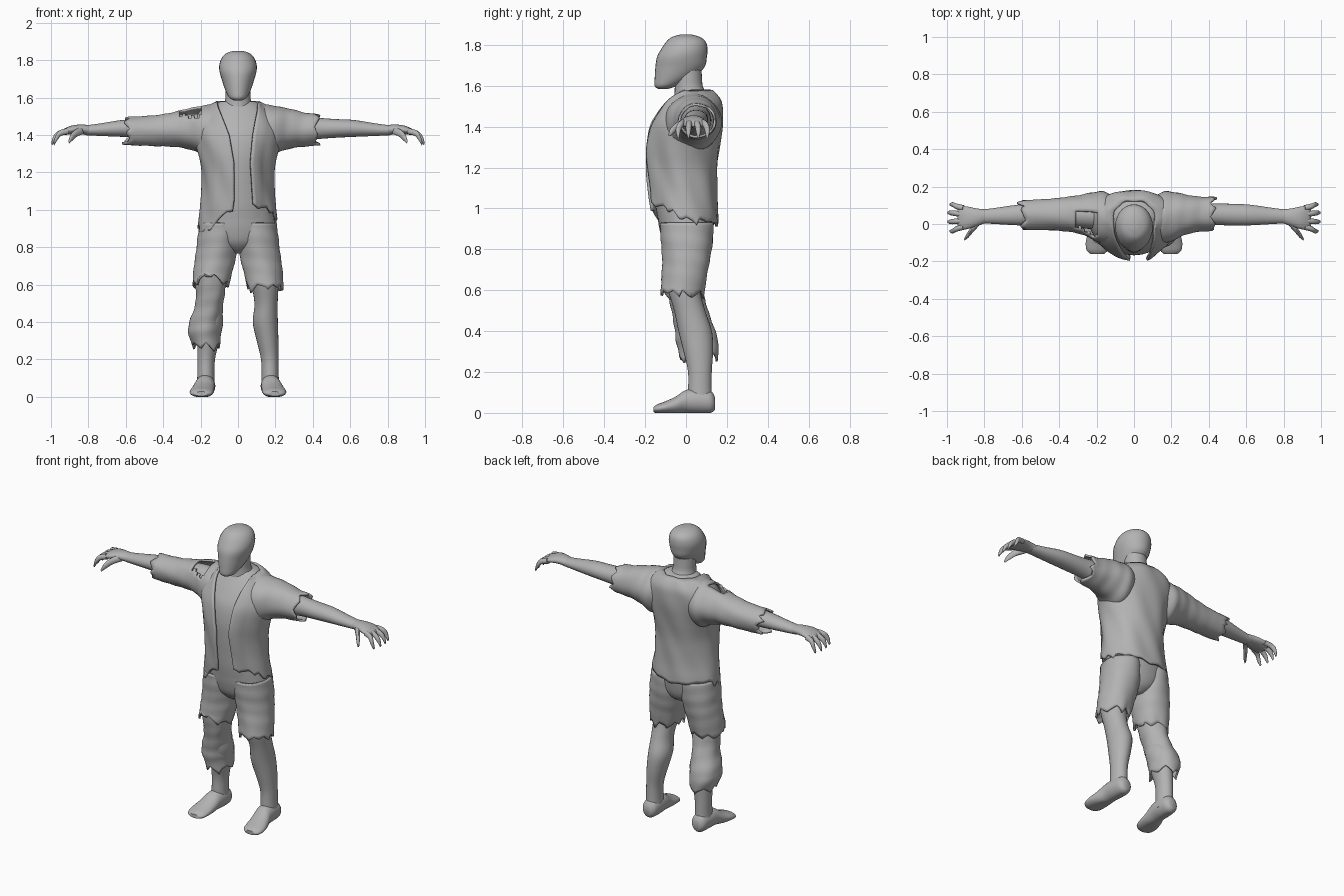
import bpy, bmesh, math, random
from math import sin, cos, pi, radians

if "Cube" in bpy.data.objects:
    bpy.data.objects.remove(bpy.data.objects["Cube"])
random.seed(4)

grey = bpy.data.materials.new("plain grey")
grey.diffuse_color = (0.45, 0.45, 0.45, 1)
grey.use_nodes = True
grey.node_tree.nodes["Principled BSDF"].inputs["Base Color"].default_value = grey.diffuse_color


def spline(rows, k):
    """Resample profile rows smoothly, k steps per span."""
    out = []
    for i in range(len(rows) - 1):
        p = [rows[max(i - 1, 0)], rows[i], rows[i + 1], rows[min(i + 2, len(rows) - 1)]]
        for j in range(k):
            t = j / k
            out.append([0.5 * (2 * b + (c - a) * t + (2 * a - 5 * b + 4 * c - d) * t * t
                        + (3 * b - a - 3 * c + d) * t ** 3) for a, b, c, d in zip(*p)])
    return out + [list(rows[-1])]


def lerp(table, x):
    """Linear lookup in a sorted list of pairs or tuples."""
    for a, b in zip(table, table[1:]):
        if x <= b[0]:
            t = max(0, (x - a[0]) / (b[0] - a[0]))
            return [p + (q - p) * t for p, q in zip(a[1:], b[1:])]
    return list(table[-1][1:])


def tatters(n, depth):
    """Ragged edge offsets with uneven teeth around a ring."""
    out, up = [], True
    while len(out) < n:
        w = random.choice((2, 3, 4))
        h = random.uniform(0.3, 1) * depth
        out += [h * (j / w if up else 1 - j / w) for j in range(w)]
        up = not up
    return out[:n]


def make(name, rings, closed=True, caps=True, thick=0, hole=None):
    """Skin a list of point rings."""
    bm = bmesh.new()
    vs = [[bm.verts.new(p) for p in r] for r in rings]
    n = len(vs[0])
    for a, b in zip(vs, vs[1:]):
        for i in range(n if closed else n - 1):
            j = (i + 1) % n
            bm.faces.new((a[i], a[j], b[j], b[i]))
    if caps:
        bm.faces.new(vs[0])
        bm.faces.new(vs[-1])
    if hole:
        dead = [f for f in bm.faces if hole(f.calc_center_median())]
        bmesh.ops.delete(bm, geom=dead, context='FACES')
    bmesh.ops.recalc_face_normals(bm, faces=bm.faces[:])
    me = bpy.data.meshes.new(name)
    bm.to_mesh(me)
    bm.free()
    me.materials.append(grey)
    ob = bpy.data.objects.new(name, me)
    bpy.context.collection.objects.link(ob)
    if thick:
        m = ob.modifiers.new("cloth thickness", 'SOLIDIFY')
        m.thickness, m.offset = thick, 0
    return ob


def tube(name, axis, rows, s=1, n=28, k=4, hem=None, wrinkle=0, **kw):
    """Loft rows of (position along axis, centre a, centre b, radius a, radius b)."""
    rings = []
    data = spline(rows, k)
    for ri, (t, a, b, ra, rb) in enumerate(data):
        ring = []
        for i in range(n):
            th = 2 * pi * i / n
            w = 1 + wrinkle * sin(3 * th + t * 45) * sin(th * 2 - t * 30)
            u, v, tt = a + ra * w * cos(th), b + rb * w * sin(th), t
            if hem:
                tt += hem[i] * max(0, (ri - len(data) + 4) / 3)
            p = {'x': (tt, u, v), 'y': (u, tt, v), 'z': (u, v, tt)}[axis]
            ring.append((s * p[0], p[1], p[2]))
        rings.append(ring)
    return make(name, rings, **kw)


def finger(name, pts, s):
    """Tapered round finger along (x, y, z, radius) points."""
    rings = []
    path = spline(pts, 3)
    for x, y, z, r in path:
        rings.append([(s * (x + 0.4 * r * sin(a)), y + r * cos(a), z + r * sin(a))
                      for a in (2 * pi * i / 10 for i in range(10))])
    make(name, rings)


# Head and neck
tube("head", 'z', [(1.585, 0, -.112, .022, .025), (1.6, 0, -.098, .047, .055), (1.64, 0, -.06, .068, .093),
                   (1.69, 0, -.03, .085, .12), (1.74, 0, -.02, .099, .122), (1.78, 0, -.008, .099, .113),
                   (1.815, 0, 0, .085, .097), (1.838, 0, 0, .06, .07), (1.85, 0, 0, .025, .03)])
tube("neck", 'z', [(1.48, 0, .04, .12, .11), (1.54, 0, .03, .085, .088), (1.59, 0, .015, .068, .07),
                   (1.64, 0, .012, .066, .066), (1.7, 0, .01, .066, .066)])

# Torso
BODY = [(.86, 0, .003, .212, .15), (.95, 0, 0, .205, .152), (1.02, 0, -.008, .195, .155),
        (1.1, 0, -.012, .186, .158), (1.2, 0, -.015, .186, .163), (1.3, 0, -.01, .205, .17),
        (1.4, 0, .005, .23, .168), (1.47, 0, .025, .228, .15), (1.52, 0, .04, .198, .13),
        (1.555, 0, .043, .15, .105), (1.58, 0, .04, .1, .08)]
tube("chest", 'z', [(z, x, y, rx * .92, ry * .92) for z, x, y, rx, ry in BODY[1:]])

# Open shirt with ragged hem
FINE = [tuple(r) for r in spline(BODY, 5)]
HEM = [(-180, .92), (-110, .94), (-85, .93), (-70, .89), (-45, .9), (-30, .96), (0, 1.03),
       (30, 1.03), (60, 1.0), (80, .96), (110, .95), (180, .92)]
EDGE = [(.9, -.04, .08), (1.05, -.02, .075), (1.25, -.02, .06), (1.4, -.045, .075), (1.57, -.105, .1)]
COLS, ROWS = 72, 36
rag = tatters(COLS + 1, .04)
rings = []
for r in range(ROWS + 1):
    ring = []
    for c in range(COLS + 1):
        f = c / COLS
        th = .3 + (2 * pi - .45) * f
        deg = math.degrees(th)
        low = lerp(HEM, deg if deg < 180 else deg - 360)[0]
        low -= rag[c] * (1 if abs(deg - 180) > 70 else .25)
        z = low + (1.575 - low) * r / ROWS
        _, cy, rx, ry = lerp(FINE, z)
        left, right = lerp(EDGE, z)
        t0 = math.asin(min(.9, right / rx))
        t1 = 2 * pi - math.asin(min(.9, -left / rx))
        th = t0 + (t1 - t0) * f
        lapel = .014 * max(0, 1 - min(f, 1 - f) * 14)
        fold = .005 * sin(th * 7 + z * 9) * sin(z * 11 + th)
        g = lapel + fold
        ring.append(((rx + g) * sin(th), cy - (ry + g) * cos(th), z))
    rings.append(ring)
make("shirt", rings, closed=False, caps=False, thick=.014)

# Sleeves: one short, one long with a torn shoulder
ROOT = [(.12, .03, 1.425, .12, .125), (.17, .035, 1.422, .132, .132), (.22, .042, 1.43, .12, .115),
        (.28, .05, 1.435, .1, .1), (.35, .053, 1.43, .088, .086)]
tube("short_sleeve", 'x', ROOT + [(.41, .055, 1.428, .086, .078)], hem=tatters(36, .04), n=36,
     wrinkle=.03, caps=False, thick=.012)


def tear(c):
    return -.31 < c.x < -.2 and c.y < .06 and c.z > 1.5 + .01 * sin(c.x * 150)


tube("long_sleeve", 'x', ROOT + [(.45, .052, 1.422, .078, .076), (.58, .047, 1.42, .074, .07)], s=-1, n=36,
     hem=tatters(36, .05), wrinkle=.03, caps=False, thick=.012, hole=tear)

for s, side in ((1, "left"), (-1, "right")):
    # Arms and hands
    tube(side + "_arm", 'x', [(.15, .045, 1.43, .08, .085), (.3, .05, 1.435, .07, .075),
                              (.42, .052, 1.435, .058, .058), (.52, .05, 1.435, .058, .05),
                              (.62, .048, 1.435, .055, .045), (.74, .043, 1.428, .043, .033),
                              (.82, .04, 1.425, .036, .026)], s, n=24)
    tube(side + "_palm", 'x', [(.79, .042, 1.426, .036, .026), (.84, .036, 1.43, .047, .026),
                               (.89, .033, 1.427, .06, .023), (.93, .033, 1.416, .063, .017),
                               (.945, .033, 1.41, .05, .01)], s, n=20)
    tips = [(.085, .985, .104), (.052, .996, .06), (.017, .996, .012), (-.015, .985, -.038)]
    for i, (y0, x1, y1) in enumerate(tips):
        finger(f"{side}_finger_{i + 1}", [(.91, y0, 1.42, .016), (.95, (y0 + y1) / 2, 1.41, .015),
                                          (x1 - .015, y1, 1.385, .013), (x1, y1, 1.35, .006)], s)
    finger(side + "_thumb", [(.83, .01, 1.425, .02), (.865, -.03, 1.41, .018),
                             (.89, -.062, 1.385, .015), (.905, -.08, 1.36, .007)], s)

    # Legs and bare feet
    tube(side + "_leg", 'z', [(.1, .172, .068, .046, .058), (.04, .172, .072, .05, .06)][::-1] +
         [(.2, .17, .068, .047, .058), (.3, .158, .06, .058, .072), (.4, .146, .045, .067, .082),
          (.5, .15, .018, .062, .076), (.62, .142, -.012, .075, .08), (.75, .12, 0, .09, .1)], s)
    foot = tube(side + "_foot", 'y', [(.142, .173, .05, .025, .03), (.12, .173, .058, .046, .054),
                                      (.06, .174, .062, .053, .06), (0, .178, .06, .054, .056),
                                      (-.05, .187, .042, .06, .042), (-.1, .194, .031, .064, .03),
                                      (-.14, .196, .024, .057, .022), (-.16, .196, .02, .036, .012)], s)
    for v in foot.data.vertices:
        v.co.z = max(v.co.z, .004) - .004

    # Ragged trouser leg
    hem = tatters(40, -.045)
    if s < 0:
        hem = [h + .06 * max(0, -sin(2 * pi * i / 40)) for i, h in enumerate(hem)]
    tube(side + "_short_leg", 'z', [(.93, .1, .002, .1, .125), (.85, .106, .004, .106, .122),
                                    (.77, .116, .003, .104, .113), (.69, .13, -.005, .1, .106),
                                    (.6, .145, -.018, .091, .1)], s, n=40, hem=hem, wrinkle=.025,
         caps=False, thick=.012)

# Seat of the trousers
tube("trouser_seat", 'z', [(.765, 0, .01, .035, .05), (.79, 0, .01, .09, .088), (.83, 0, .005, .165, .115),
                           (.89, 0, .002, .2, .13), (.95, 0, 0, .196, .138), (1.02, 0, -.005, .184, .142)])

# Torn remnant over the shin
tube("shin_rag", 'z', [(.68, .145, -.015, .08, .085), (.58, .145, -.002, .074, .083),
                       (.49, .155, .02, .07, .085), (.4, .174, .045, .083, .094),
                       (.345, .178, .057, .084, .098), (.29, .172, .062, .07, .09)], -1, n=36,
     hem=tatters(36, -.05), wrinkle=.04, caps=False, thick=.01)

for ob in bpy.data.objects:
    ob.select_set(True)
    bpy.context.view_layer.objects.active = ob
bpy.ops.object.shade_smooth_by_angle(angle=radians(50))
